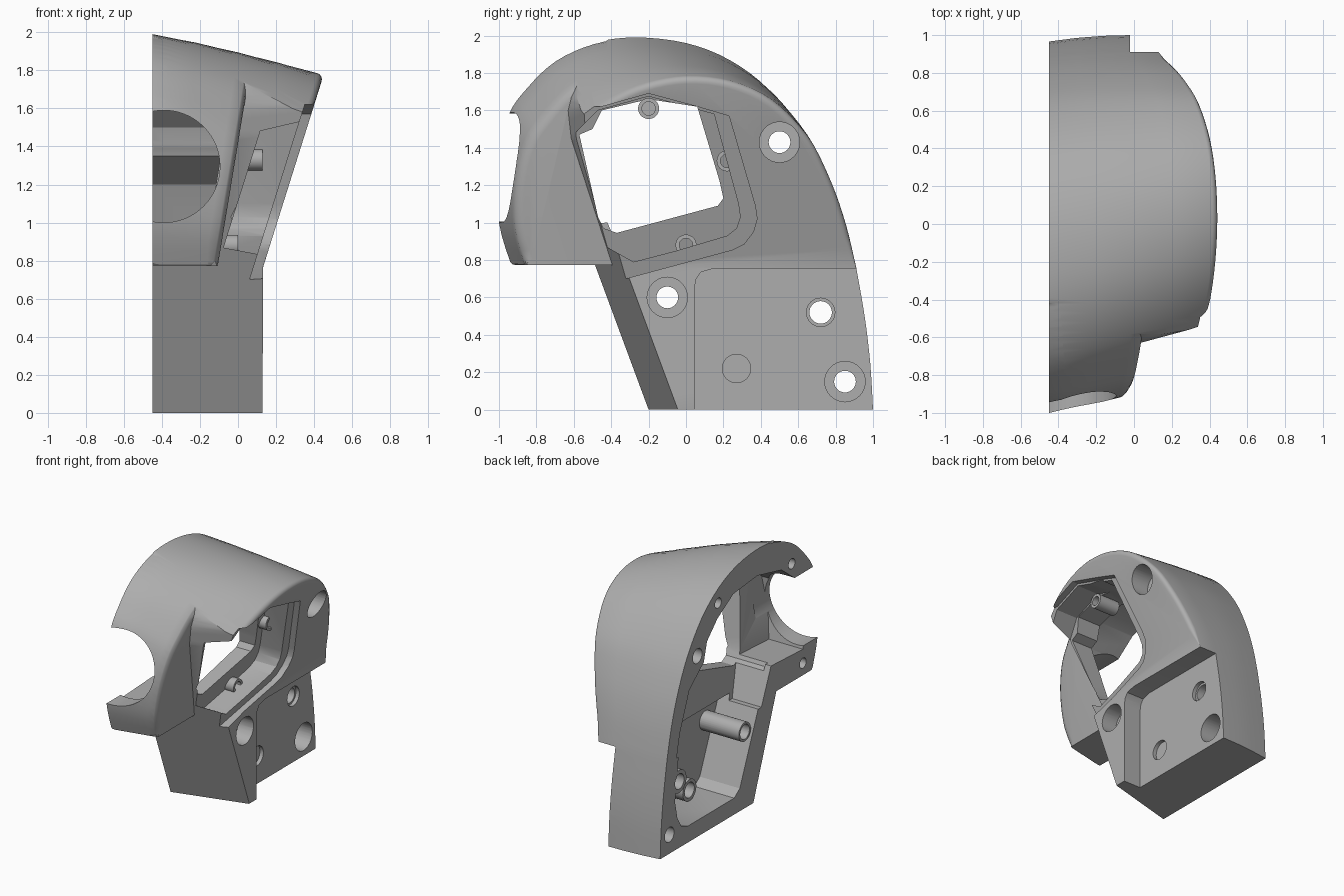
import bpy, bmesh, math
from mathutils import Matrix

if "Cube" in bpy.data.objects:
    bpy.data.objects.remove(bpy.data.objects["Cube"])

grey = bpy.data.materials.new("plain_grey")
grey.diffuse_color = (0.42, 0.42, 0.42, 1)
grey.use_nodes = True
grey.node_tree.nodes["Principled BSDF"].inputs["Base Color"].default_value = grey.diffuse_color
XL = -0.45                                        # flat mating face


def wall(z):                                      # outer wall: upright, then leaning out
    return 0.13 + max(0, 0.315 * (z - 0.76))


def lean(d):                                      # leaning wall plane moved inward by d
    return lambda z: 0.13 + 0.315 * (z - 0.76) - d


def visor_side(z):
    return -0.105 + 0.165 * (z - 0.78)


def straight(y, z, x):
    return y, z


def shear(y, z, x):
    return y + 0.27 * (x - XL), z


def taper(y, z, x):
    """Outline sinks toward the front and draws back as x grows."""
    s = max(0, x - XL)
    drop = 0.3 * max(0, 0.68 - y) * s * (0.6 + 0.45 * s) * min(1, max(0, (z - 0.76) / 0.8))
    back = 0.966 + 0.034 * (1 - (1 - min(1, s / 0.43)) ** 2)
    return (y * (1 - 0.25 * s) if y < 0 else y * back), z - drop


def make(name, bm):
    bmesh.ops.triangulate(bm, faces=bm.faces)
    bmesh.ops.recalc_face_normals(bm, faces=bm.faces)
    me = bpy.data.meshes.new(name)
    bm.to_mesh(me)
    bm.free()
    ob = bpy.data.objects.new(name, me)
    bpy.context.collection.objects.link(ob)
    return ob


def skin(name, rings, split=None):
    """Join rings of points into a closed solid; split folds the last cap at two corners."""
    bm = bmesh.new()
    vs = [[bm.verts.new(p) for p in r] for r in rings]
    n = len(vs[0])
    for a, b in zip(vs, vs[1:]):
        for i in range(n):
            j = (i + 1) % n
            bm.faces.new((a[i], a[j], b[j], b[i]))
    bm.faces.new(vs[0][::-1])
    e = vs[-1]
    if split:
        i, j = split
        bm.faces.new(e[i:j + 1])
        bm.faces.new(e[j:] + e[:i + 1])
    else:
        bm.faces.new(e)
    return make(name, bm)


def prism(name, pts, x0, x1, rule=straight):
    rings = []
    for end in (x0, x1):
        f = end if callable(end) else (lambda z, c=end: c)
        rings.append([(f(z), *rule(y, z, f(z))) for y, z in pts])
    return skin(name, rings)


def loft(name, pts, x0, side, radius, grow=0.0, floor=None, split=None):
    """Tapered solid from x0 to a side surface with a rounded rim of radius(z)."""
    n, rings = len(pts), []
    steps = [(t, 0) for t in (0, 0.25, 0.5, 0.75)] + [(1, math.pi / 2 * k / 4) for k in range(5)]
    for t, a in steps:
        ring = []
        for i, (y, z) in enumerate(pts):
            (py, pz), (ny, nz) = pts[i - 1], pts[(i + 1) % n]
            ty, tz = ny - py, nz - pz
            l = math.hypot(ty, tz)
            r = radius(z)
            d = r * (1 - math.cos(a)) - grow
            by, bz = y - tz / l * d, z + ty / l * d
            if floor is not None:
                bz = floor if i in (0, n - 1) else max(bz, floor)
            y2, z2 = by, bz
            for _ in range(20):
                x = x0 + t * (side(z2) - r * (1 - math.sin(a)) - x0)
                y2, z2 = taper(by, bz, x)
            ring.append((x, y2, z2))
        rings.append(ring)
    return skin(name, rings, split)


def rod(name, c, r, lo, hi, axis='X'):
    """Cylinder along x at (y, z), or along y at (x, z)."""
    bm = bmesh.new()
    mid = (lo + hi) / 2
    if axis == 'X':
        m = Matrix.Translation((mid, *c)) @ Matrix.Rotation(math.pi / 2, 4, 'Y')
    else:
        m = Matrix.Translation((c[0], mid, c[1])) @ Matrix.Rotation(math.pi / 2, 4, 'X')
    bmesh.ops.create_cone(bm, cap_ends=True, segments=64 if axis == 'Y' else 32,
                          radius1=r, radius2=r, depth=hi - lo, matrix=m)
    return make(name, bm)


def tube(name, c, r, bore, lo, hi, depth):
    """Blind tube along x, turned from a short profile."""
    prof = [(lo, 0), (lo, r), (hi, r), (hi, bore), (hi - depth, bore), (hi - depth, 0)]
    bm = bmesh.new()
    vs = [bm.verts.new((x, c[0] + q, c[1])) for x, q in prof]
    es = [bm.edges.new(p) for p in zip(vs, vs[1:])]
    bmesh.ops.spin(bm, geom=vs + es, cent=(0, *c), axis=(1, 0, 0), angle=2 * math.pi, steps=32)
    bmesh.ops.remove_doubles(bm, verts=bm.verts, dist=1e-5)
    return make(name, bm)


def volume(me):
    bm = bmesh.new()
    bm.from_mesh(me)
    v = bm.calc_volume(signed=True)
    bm.free()
    return v


def combine(ob, tool, op='DIFFERENCE'):
    """Boolean that tries another solver when the volume comes out implausible."""
    before, size, first = volume(ob.data), volume(tool.data), None
    for solver, own in (('EXACT', False), ('MANIFOLD', False), ('EXACT', True), ('FLOAT', False)):
        mod = ob.modifiers.new("bool", 'BOOLEAN')
        mod.operation, mod.solver, mod.object, mod.use_self = op, solver, tool, own
        dg = bpy.context.evaluated_depsgraph_get()
        dg.update()
        me = bpy.data.meshes.new_from_object(ob.evaluated_get(dg))
        ob.modifiers.clear()
        change = (volume(me) - before) * (1 if op == 'UNION' else -1)
        first = first or me
        if len(me.polygons) and 1e-7 < change < size + 1e-4:
            first = me
            break
    ob.data = first
    bpy.data.objects.remove(tool)


def spline(p, k=4):
    out = []
    for i in range(len(p) - 1):
        q = [p[max(i - 1, 0)], p[i], p[i + 1], p[min(i + 2, len(p) - 1)]]
        for s in range(k):
            t = s / k
            out.append(tuple(0.5 * (2 * b + (c - a) * t + (2 * a - 5 * b + 4 * c - d) * t * t
                                    + (3 * b - a - 3 * c + d) * t ** 3) for a, b, c, d in zip(*q)))
    return out + [p[-1]]


# Main housing: side outline lofted to the leaning wall, rounded outer rim
lower = spline([(1, 0), (0.985, 0.25), (0.955, 0.5), (0.91, 0.76)])
upper = spline([(0.91, 0.76), (0.855, 0.99), (0.775, 1.22), (0.65, 1.47), (0.46, 1.71),
                (0.24, 1.87), (0, 1.96), (-0.27, 1.99), (-0.5, 1.96), (-0.7, 1.875),
                (-0.85, 1.74), (-0.96, 1.58), (-1.01, 1.3), (-1.0, 1.0), (-0.93, 0.76)])
i1 = len(lower) - 1
housing = loft("housing", lower[:-1] + upper + [(-0.6, 0)], XL, wall,
               lambda z: max(0.004, 0.036 * min(1, (z - 0.76) / 0.15)),
               split=(i1, i1 + len(upper) - 1))

# Front trim: slanted front, leaving the rounded visor standing proud
trim = prism("front_trim", [(-0.163, -0.1), (-0.737, 1.45), (-0.76, 1.6), (-0.745, 1.67),
                            (-0.71, 1.74), (-0.6, 1.86), (-0.35, 2.02), (-0.1, 2.15),
                            (-3, 2.15), (-3, -0.1)], -1.0, 1.0, shear)
combine(trim, loft("visor_keep", upper, -1.2, visor_side, lambda z: 0.06, 0.012, 0.775))
combine(housing, trim)

# Mounting pad recess at the lower back
combine(housing, prism("pad_recess", [(0.045, -0.1), (0.045, 0.65), (0.055, 0.7), (0.08, 0.735),
                                      (0.15, 0.755), (1.5, 0.755), (1.5, -0.1)], -0.02, 1.0))

# Hollow inside: upper chamber and lower pocket
combine(housing, prism("upper_cavity", [
    (-0.3, 0.72), (-0.42, 1.0), (-0.82, 0.98), (-0.86, 1.2), (-0.84, 1.45), (-0.72, 1.58),
    (-0.55, 1.71), (-0.25, 1.78), (0.05, 1.75), (0.25, 1.63), (0.38, 1.5), (0.42, 1.35),
    (0.6, 1.2), (0.72, 0.9), (0.76, 0.72)], -0.7, lambda z: visor_side(z) - 0.08))
combine(housing, prism("lower_cavity", [
    (0.62, 0.13), (0.04, 0.13), (-0.03, 0.18), (-0.28, 0.77), (0.73, 0.77), (0.78, 0.38),
    (0.75, 0.24), (0.7, 0.16)], -0.7, -0.1))

# Window in the leaning wall: shallow rim, deep recess, opening
combine(housing, prism("window_rim", [
    (-0.9, 0.545), (0.25, 0.855), (0.31, 0.885), (0.36, 0.95), (0.38, 1.02), (0.37, 1.09),
    (0.23, 1.57), (0.06, 1.62), (-0.2, 1.69), (-0.45, 1.62), (-0.9, 1.62)],
    lean(0.05), 1.0))
combine(housing, prism("window_recess", [
    (-0.9, 0.9), (-0.46, 0.89), (-0.28, 0.79), (-0.05, 0.85), (0.22, 0.93), (0.27, 0.97),
    (0.29, 1.03), (0.28, 1.1), (0.15, 1.58), (-0.2, 1.675), (-0.47, 1.6), (-0.6, 1.47),
    (-0.9, 1.47)], lean(0.24), 1.0))
combine(housing, prism("window_opening", [
    (-0.57, 1.47), (-0.47, 1.03), (-0.44, 0.97), (-0.37, 0.945), (0.17, 1.09), (0.2, 1.13),
    (0.18, 1.22), (0.06, 1.62), (-0.2, 1.66), (-0.45, 1.6), (-0.5, 1.5)], -0.4, 1.0))

# Round opening in the visor
combine(housing, rod("lens_opening", (-0.39, 1.295), 0.295, -1.3, -0.7, 'Y'))

# Inner posts for the through screws
for c, r, lo, hi in [((-0.1, 0.6), 0.075, -0.445, -0.05), ((0.27, 0.22), 0.085, -0.22, -0.06),
                     ((0.72, 0.52), 0.09, -0.445, -0.06), ((0.5, 1.43), 0.1, -0.445, 0.1)]:
    combine(housing, rod("screw_post", c, r, lo, hi), 'UNION')

# Screw holes with wider outer bores
for c, r, big, x in [((0.5, 1.43), 0.058, 0.108, 0.2), ((-0.1, 0.6), 0.058, 0.108, 0.0),
                     ((0.85, 0.15), 0.058, 0.108, -0.2), ((0.72, 0.52), 0.06, 0.076, -0.05),
                     ((0.27, 0.22), 0.06, 0.076, -0.05)]:
    combine(housing, rod("screw_hole", c, r, -0.7, 0.8))
    combine(housing, rod("screw_bore", c, big, x, 0.8))

# Blind holes in the mating face
for c in [(0.24, 1.75), (-0.68, 1.71), (-0.82, 0.87)]:
    combine(housing, rod("pin_hole", c, 0.04, -0.7, -0.3))

# Window bosses: short tubes standing on the recess floor
parts = [housing]
for c, lo, hi in [((0.0, 0.88), -0.14, 0.0), ((0.22, 1.33), 0.0, 0.13), ((-0.2, 1.61), 0.02, 0.2)]:
    parts.append(tube("window_boss", c, 0.056, 0.036, lo, hi, 0.1))

for ob in parts:
    me = ob.data
    me.materials.clear()
    me.materials.append(grey)
    for p in me.polygons:
        p.material_index = 0
        p.use_smooth = True
    me.set_sharp_from_angle(angle=math.radians(28))
